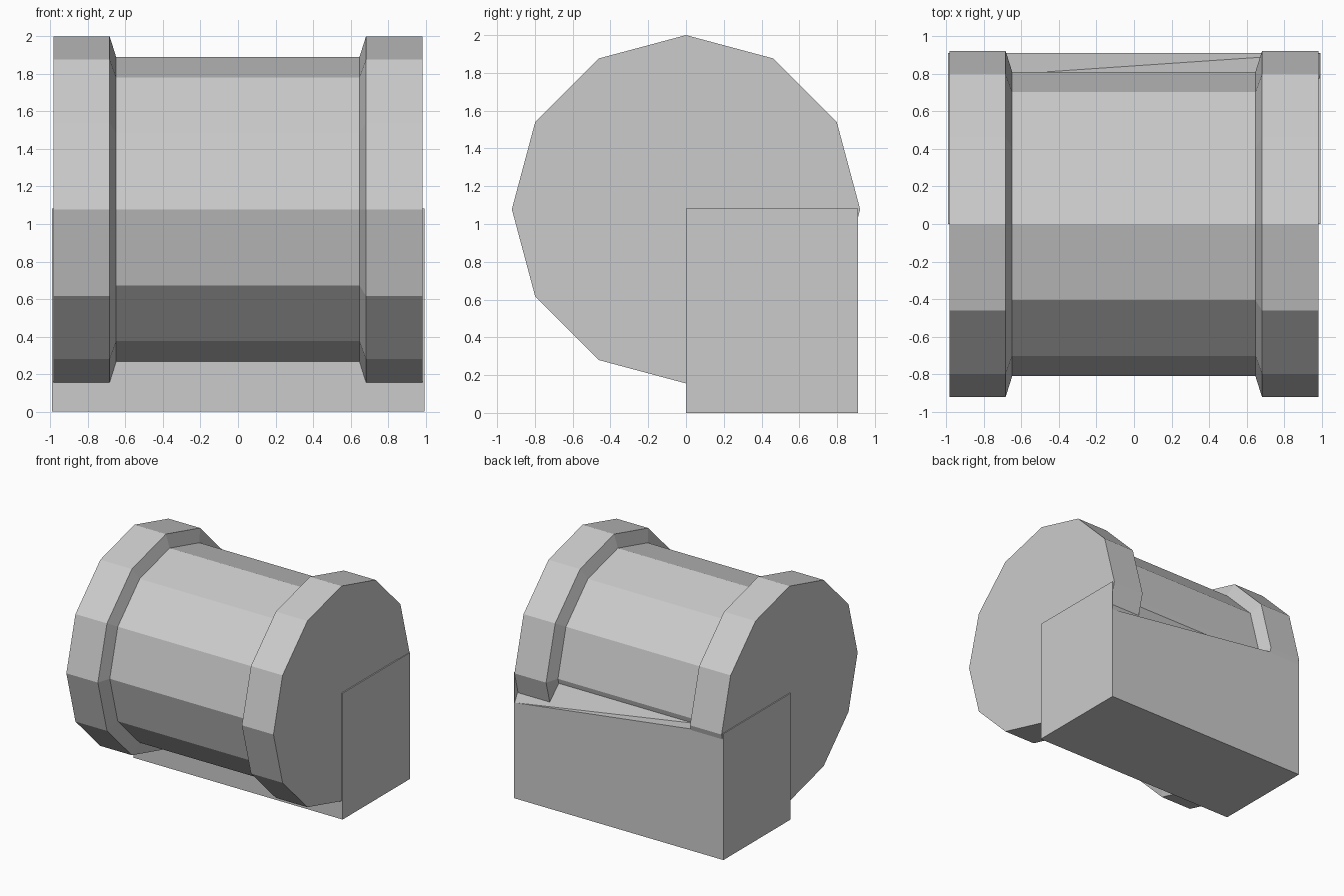
import bpy, bmesh, math

if "Cube" in bpy.data.objects:
    bpy.data.objects.remove(bpy.data.objects["Cube"])

AXIS_Z = 1.078
END_X = 0.992


def make_object(name, verts, faces):
    mesh = bpy.data.meshes.new(name)
    bm = bmesh.new()
    vs = [bm.verts.new(v) for v in verts]
    for f in faces:
        bm.faces.new([vs[i] for i in f])
    bmesh.ops.recalc_face_normals(bm, faces=bm.faces)
    bm.to_mesh(mesh)
    bm.free()
    obj = bpy.data.objects.new(name, mesh)
    bpy.context.collection.objects.link(obj)
    return obj


def lathe_x(name, profile, sides):
    """Revolve (x, radius) points around the horizontal x axis, with flat caps."""
    verts, faces = [], []
    for x, r in profile:
        for i in range(sides):
            a = 2 * math.pi * i / sides
            verts.append((x, r * math.cos(a), AXIS_Z + r * math.sin(a)))
    for k in range(len(profile) - 1):
        for i in range(sides):
            j = (i + 1) % sides
            a, b = k * sides, (k + 1) * sides
            faces.append((a + i, a + j, b + j, b + i))
    last = (len(profile) - 1) * sides
    faces.append(tuple(range(sides)))
    faces.append(tuple(range(last, last + sides)))
    return make_object(name, verts, faces)


# Twelve-sided drum with a raised flange at each end
R, r = 0.922, 0.811
lathe_x("flanged_drum", [(-0.983, R), (-0.684, R), (-0.649, r),
                         (0.647, r), (0.682, R), (0.982, R)], 12)

# Support block under the rear half, its rear top edge dropping towards +x
front, ridge, back, top, low = 0.0, 0.775, 0.91, 1.083, 0.82
section = [(front, 0), (back, 0), (back, top), (ridge, top), (front, top)]
verts = [(-END_X, y, z) for y, z in section] + [(END_X, y, z) for y, z in section]
verts[7] = (END_X, back, low)
make_object("support_block", verts, [
    (0, 1, 2, 3, 4), (5, 6, 7, 8, 9), (0, 1, 6, 5), (1, 2, 7, 6),
    (2, 3, 7), (3, 8, 7), (3, 4, 9, 8), (4, 0, 5, 9)])

# Full-height end plate on the +x side of the block
make_object("end_plate",
            [(x, y, z) for x in (END_X - 0.004, END_X + 0.0005)
             for y, z in ((front, 0), (back, 0), (back, top), (front, top))],
            [(0, 1, 2, 3), (4, 5, 6, 7), (0, 1, 5, 4),
             (1, 2, 6, 5), (2, 3, 7, 6), (3, 0, 4, 7)])
